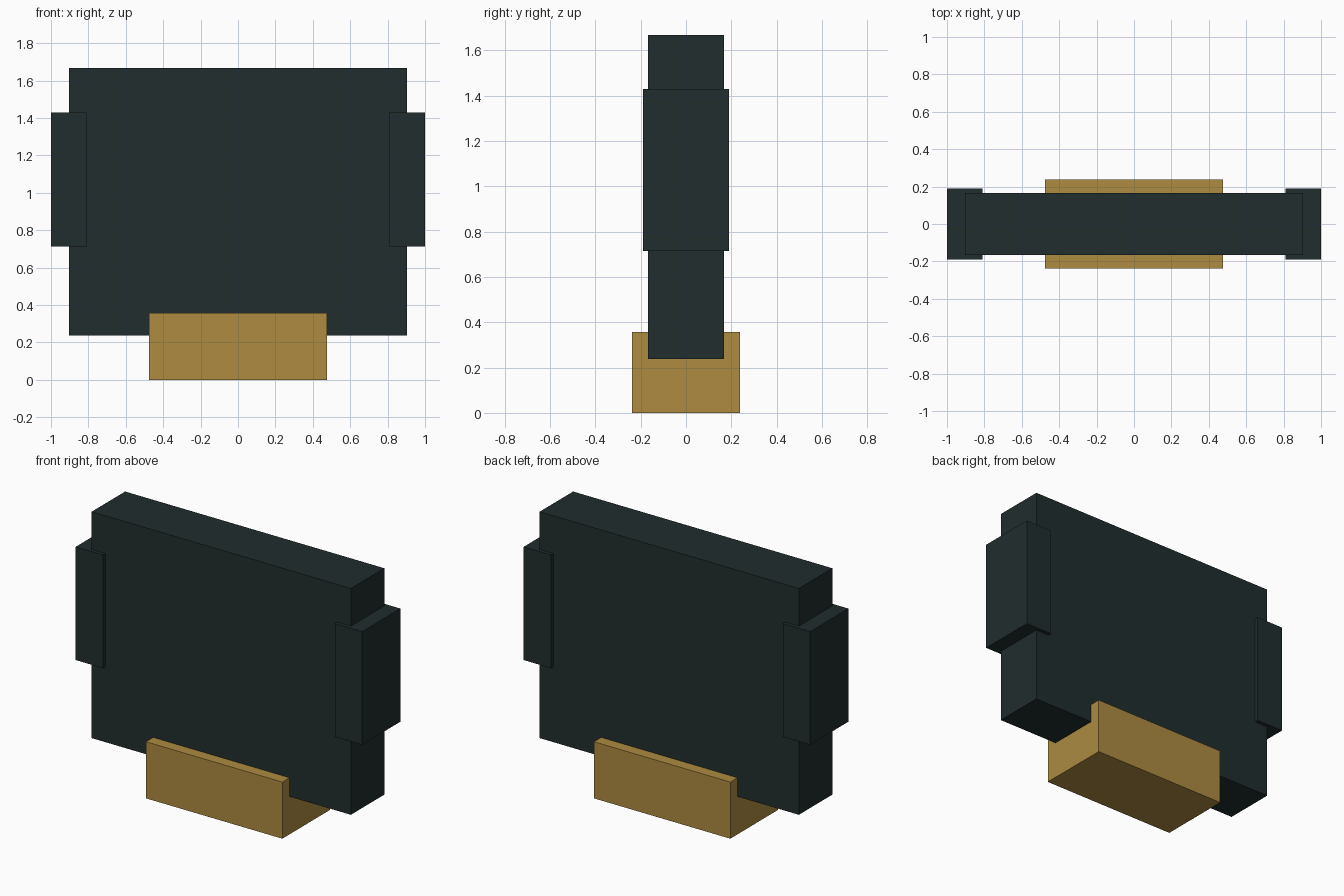
import bpy
import bmesh
from mathutils import Vector

default = bpy.data.objects.get("Cube")
if default:
    bpy.data.objects.remove(default, do_unlink=True)

U = 1 / 21  # module: the full width is 42 modules


def make_material(name, rgb):
    mat = bpy.data.materials.new(name)
    mat.use_nodes = True
    colour = (*rgb, 1.0)
    mat.diffuse_color = colour
    for node in mat.node_tree.nodes:
        if node.type == 'BSDF_PRINCIPLED':
            node.inputs["Base Color"].default_value = colour
    return mat


def make_box(name, low, high, mat):
    """Box between two corners given in modules, origin at its centre."""
    low, high = Vector(low) * U, Vector(high) * U
    bm = bmesh.new()
    bmesh.ops.create_cube(bm, size=1)
    bmesh.ops.scale(bm, vec=high - low, verts=bm.verts)
    mesh = bpy.data.meshes.new(name)
    bm.to_mesh(mesh)
    bm.free()
    mesh.materials.append(mat)
    obj = bpy.data.objects.new(name, mesh)
    obj.location = (low + high) / 2
    bpy.context.collection.objects.link(obj)
    return obj


dark = make_material("dark slate", (0.0152, 0.0262, 0.0262))
gold = make_material("brass", (0.418, 0.258, 0.053))

# Main slab
make_box("body_panel", (-19, -3.5, 5), (19, 3.5, 35), dark)

# Foot block that the slab is sunk into
make_box("base_block", (-10, -5, 0), (10, 5, 7.5), gold)

# Grips wrapped around both side edges
for side, x0, x1 in (("left", 17, 21), ("right", -21, -17)):
    make_box(side + "_side_grip", (x0, -4, 15), (x1, 4, 30), dark)
